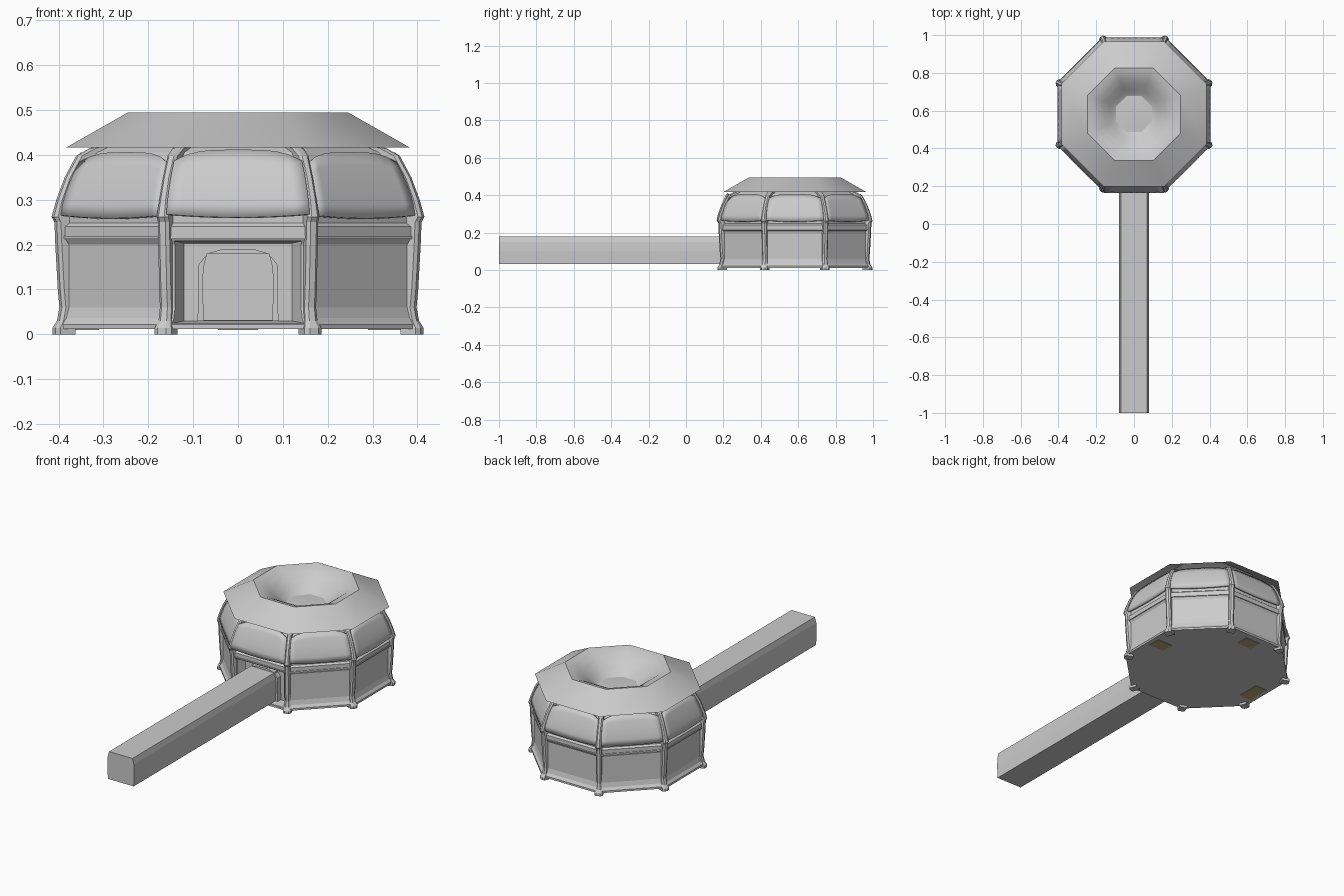
import bpy, bmesh
from math import cos, sin, tan, pi, radians
from mathutils import Matrix, Vector

if "Cube" in bpy.data.objects:
    bpy.data.objects.remove(bpy.data.objects["Cube"])

CY = 0.582                      # centre of the octagonal building in y
K = cos(pi / 8)                 # apothem / corner radius


def finish(name, bm, smooth=None):
    bmesh.ops.remove_doubles(bm, verts=bm.verts, dist=1e-5)
    bmesh.ops.recalc_face_normals(bm, faces=bm.faces)
    me = bpy.data.meshes.new(name)
    bm.to_mesh(me)
    bm.free()
    ob = bpy.data.objects.new(name, me)
    bpy.context.collection.objects.link(ob)
    if smooth:
        bpy.ops.object.select_all(action='DESELECT')
        ob.select_set(True)
        bpy.context.view_layer.objects.active = ob
        bpy.ops.object.shade_smooth_by_angle(angle=radians(smooth))
    return ob


def octagon_lathe(name, profile, smooth=None):
    """Profile of (apothem, z) turned into an eight-sided shell."""
    bm = bmesh.new()
    rings = []
    for a, z in profile:
        r = max(a, 1e-7) / K
        rings.append([bm.verts.new((r * cos(pi / 8 + i * pi / 4),
                                    CY + r * sin(pi / 8 + i * pi / 4), z)) for i in range(8)])
    for lo, hi in zip(rings, rings[1:]):
        for i in range(8):
            j = (i + 1) % 8
            bm.faces.new((lo[i], lo[j], hi[j], hi[i]))
    return finish(name, bm, smooth)


def loft_y(name, sections):
    """Closed solid through (y, [(x, z)...]) sections."""
    bm = bmesh.new()
    rings = [[bm.verts.new((x, y, z)) for x, z in pts] for y, pts in sections]
    n = len(rings[0])
    for a, b in zip(rings, rings[1:]):
        for i in range(n):
            bm.faces.new((a[i], a[(i + 1) % n], b[(i + 1) % n], b[i]))
    bm.faces.new(rings[0])
    bm.faces.new(rings[-1])
    return finish(name, bm)


def mirrored(pts):
    return pts + [(-x, z) for x, z in reversed(pts)]


def rect(w, z0, z1):
    return [(-w, z0), (w, z0), (w, z1), (-w, z1)]


# Main body: floor, walls, band and inner dome
body = octagon_lathe("building_body", [
    (0, .012), (.404, .012), (.404, .022), (.394, .036), (.388, .06), (.388, .2),
    (.396, .214), (.396, .24), (.386, .248), (.386, .27), (.374, .31), (.345, .38),
    (.325, .405), (.30, .42), (.275, .425), (.26, .38), (0, .36)])

# Doorway recess cut into the front wall
cutter = loft_y("doorway_cutter", [(CY - .43, rect(.16, .022, .212)),
                                   (CY - .345, rect(.12, .03, .203))])
cutter.hide_render = True
cut = body.modifiers.new("doorway", 'BOOLEAN')
cut.operation = 'DIFFERENCE'
cut.solver = 'EXACT'
cut.object = cutter
bpy.context.view_layer.objects.active = body
bpy.ops.object.modifier_apply(modifier=cut.name)
bpy.data.objects.remove(cutter)

# Door frame inside the recess, and the tunnel leading to it
arch = mirrored([(.09, .03), (.088, .155), (.075, .172), (.062, .182), (.035, .19)])
loft_y("door_frame", [(CY - .372, arch), (CY - .34, arch)])
tube = mirrored([(.077, .031), (.08, .1), (.078, .15), (.07, .18)])
loft_y("entrance_tunnel", [(-1, tube), (CY - .335, tube)])

# Thin trim line around the top of the wall
octagon_lathe("wall_trim", [(.385, .211), (.399, .213), (.399, .219), (.385, .221)])

# Wide roof with sunken funnel
octagon_lathe("roof", [(.384, .416), (.245, .495), (.22, .489), (.19, .475), (.155, .448),
                       (.125, .42), (.105, .402), (.095, .396), (0, .403)], 30)

# Corner pillars: foot, shaft and rib curving over the dome
outer = [(.444, 0), (.444, .014), (.434, .03), (.428, .06), (.432, .1), (.438, .2),
         (.440, .25), (.447, .262), (.436, .30), (.416, .35), (.388, .398), (.355, .415), (.33, .42)]
inner = [(.40, 0), (.40, .014), (.40, .03), (.40, .06), (.40, .1), (.40, .2),
         (.40, .25), (.40, .262), (.395, .29), (.375, .335), (.35, .38), (.335, .395), (.32, .405)]
half = [.02, .02, .015, .014, .014, .014, .014, .014, .012, .011, .012, .014, .02]
bm = bmesh.new()
for k in range(8):
    rot = Matrix.Translation((0, CY, 0)) @ Matrix.Rotation(pi / 8 + k * pi / 4, 4, 'Z')
    rings = []
    for (ro, zo), (ri, zi), w in zip(outer, inner, half):
        quad = [(ri, -w, zi), (ro - .007, -w, zo), (ro, -w * .5, zo),
                (ro, w * .5, zo), (ro - .007, w, zo), (ri, w, zi)]
        rings.append([bm.verts.new(rot @ Vector(p)) for p in quad])
    for a, b in zip(rings, rings[1:]):
        for i in range(6):
            bm.faces.new((a[i], a[(i + 1) % 6], b[(i + 1) % 6], b[i]))
    bm.faces.new(rings[0])
    bm.faces.new(rings[-1])
finish("corner_pillars", bm)

# Arched dome panels, one per side
NU, NV = 10, 5
bm = bmesh.new()
for k in range(8):
    rot = Matrix.Translation((0, CY, 0)) @ Matrix.Rotation(k * pi / 4, 4, 'Z')
    grid = []
    for j in range(NV + 1):
        row = []
        for i in range(NU + 1):
            u, v = 2 * i / NU - 1, j / NV
            z0 = .266 - .007 * (1 - u * u)
            z1 = .382 + .024 * (1 - u ** 4)
            z = z0 + (z1 - z0) * v
            a = .406 - .055 * ((z - .259) / .147) ** 1.5
            row.append(bm.verts.new(rot @ Vector((a, u * (a * tan(pi / 8) - .008), z))))
        grid.append(row)
    for j in range(NV):
        for i in range(NU):
            bm.faces.new((grid[j][i], grid[j][i + 1], grid[j + 1][i + 1], grid[j + 1][i]))
panels = finish("dome_panels", bm, 35)
thick = panels.modifiers.new("thickness", 'SOLIDIFY')
thick.thickness = .012
thick.offset = -1

# Tan plates under the floor
tan_mat = bpy.data.materials.new("tan")
tan_mat.diffuse_color = (.5, .38, .18, 1)
tan_mat.use_nodes = True
tan_mat.node_tree.nodes["Principled BSDF"].inputs["Base Color"].default_value = tan_mat.diffuse_color
for n, (x, y, sx, sy) in enumerate([(-.345, -.04, .07, .13), (0, .335, .09, .07), (.335, .03, .09, .07)]):
    bm = bmesh.new()
    bmesh.ops.create_cube(bm, size=1, matrix=Matrix.Translation((x, CY + y, .0115)) @
                          Matrix.Diagonal((sx, sy, .003, 1)))
    finish(f"floor_plate_{n + 1}", bm).data.materials.append(tan_mat)
